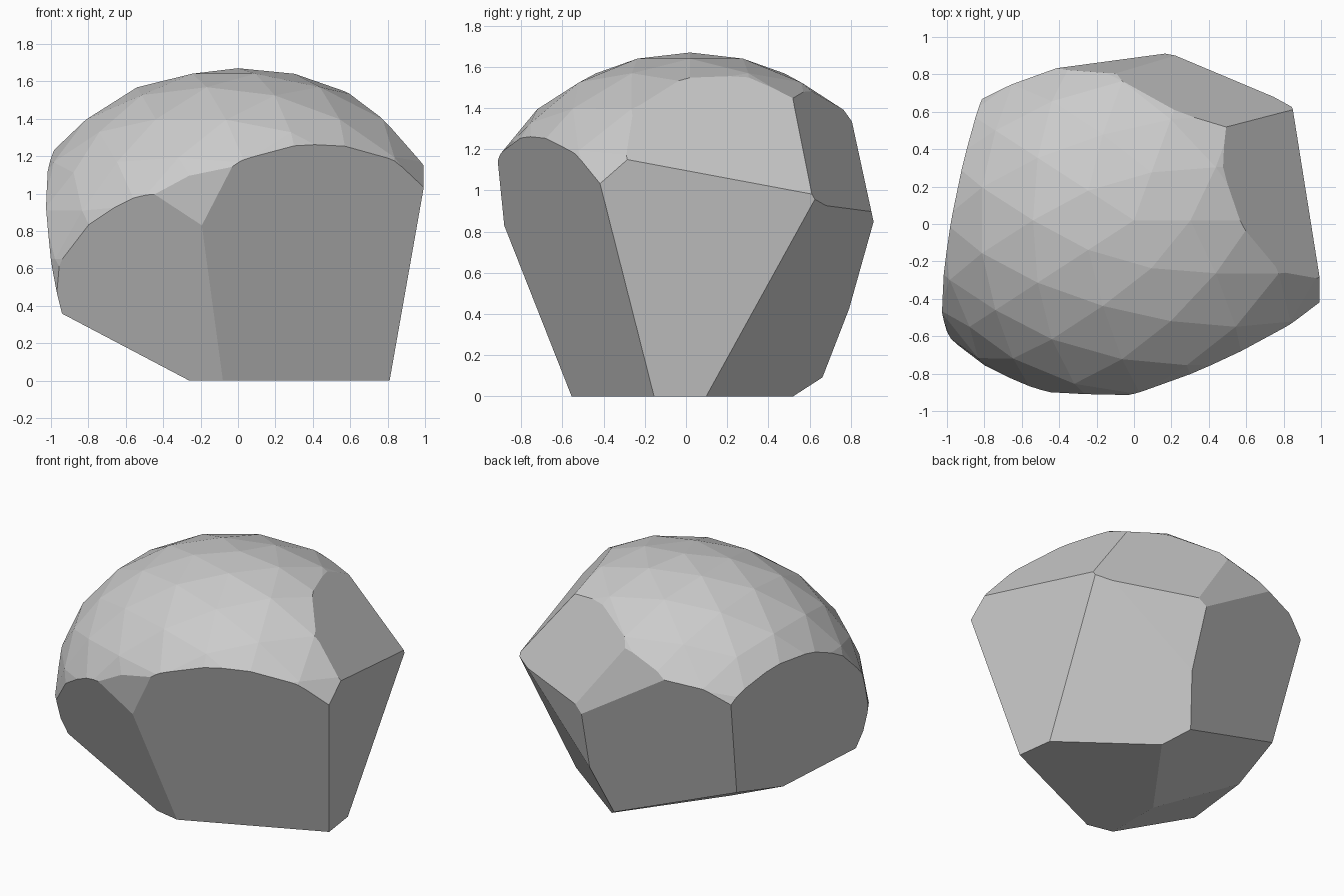
import bpy
import bmesh
from mathutils import Vector

# Remove the default cube
cube = bpy.data.objects.get("Cube")
if cube:
    bpy.data.objects.remove(cube, do_unlink=True)

# Stone material
stone = bpy.data.materials.new("stone_grey")
stone.use_nodes = True
grey = (0.6, 0.6, 0.6, 1.0)
stone.diffuse_color = grey
bsdf = next(n for n in stone.node_tree.nodes if n.type == "BSDF_PRINCIPLED")
bsdf.inputs["Base Color"].default_value = grey

# Rounded boulder body: faceted ball with slightly squared shoulders
CENTRE = Vector((0, 0.02, 0.65))
RADII = Vector((1.2, 1.07, 1.02))
POWER = 2.05

bm = bmesh.new()
bmesh.ops.create_icosphere(bm, subdivisions=3, radius=1)
for v in bm.verts:
    swell = sum(abs(c) ** POWER for c in v.co) ** (-1 / POWER)
    v.co = CENTRE + v.co * swell * RADII


def cleave(point, normal):
    """Split off everything beyond a plane and close the flat break."""
    cut = bmesh.ops.bisect_plane(
        bm, geom=bm.verts[:] + bm.edges[:] + bm.faces[:], dist=0.0001,
        plane_co=point, plane_no=Vector(normal).normalized(), clear_outer=True)
    rim = [e for e in cut["geom_cut"] if isinstance(e, bmesh.types.BMEdge)]
    bmesh.ops.holes_fill(bm, edges=rim, sides=0)


# Flat breaks: a point on each and its outward direction
breaks = {
    "front": ((0.57, -0.68, 1.25), (0.31, -0.69, -0.23)),
    "front_corner": ((-0.3, -0.89, 0.9), (-0.11, -0.52, -0.22)),
    "front_brow": ((0, -0.9, 1), (0, -0.99, -0.1)),
    "east_side": ((0.81, -0.15, 0), (0.98, 0.13, -0.14)),
    "east_shoulder": ((1, -0.31, 1.15), (0.35, 0.11, 0.29)),
    "west_side": ((-0.83, 0.62, 1.12), (-0.76, 0.16, -0.13)),
    "back": ((0.04, 0.88, 0.88), (-0.14, 0.44, -0.13)),
    "back_brow": ((0, 0.9, 0.9), (0, 0.97, 0.21)),
    "back_shoulder": ((0.27, 0.88, 0.9), (0.11, 0.28, 0.14)),
    "back_corner": ((0.27, 0.88, 0.9), (0.2, 0.46, -0.12)),
    "back_corner_low": ((0.78, 0.12, 0.04), (0.43, 0.58, -0.35)),
    "back_underside": ((-0.75, 0.43, 0.37), (-0.22, 0.16, -0.53)),
    "front_underside": ((-0.85, -0.5, 0.31), (-0.3, 0, -0.57)),
    "base": ((0, 0, 0), (0, 0, -1)),
}
for point, normal in breaks.values():
    cleave(point, normal)

# Tidy slivers left along the breaks
bmesh.ops.remove_doubles(bm, verts=bm.verts[:], dist=0.02)
bmesh.ops.recalc_face_normals(bm, faces=bm.faces[:])

mesh = bpy.data.meshes.new("boulder")
bm.to_mesh(mesh)
bm.free()
mesh.materials.append(stone)
boulder = bpy.data.objects.new("boulder", mesh)
bpy.context.scene.collection.objects.link(boulder)
